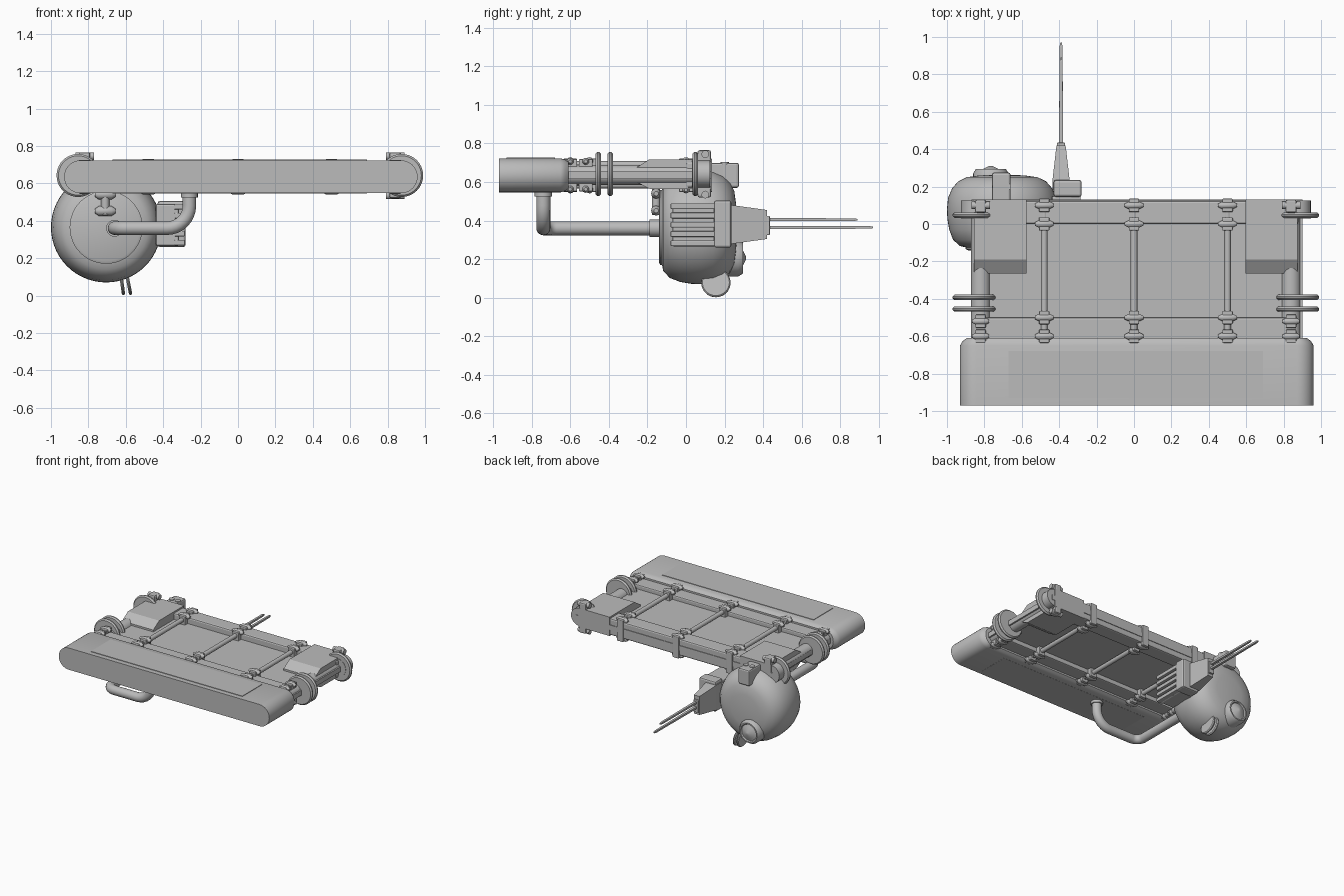
import bpy, bmesh, math
from mathutils import Vector, Matrix

if "Cube" in bpy.data.objects:
    bpy.data.objects.remove(bpy.data.objects["Cube"])

mat = bpy.data.materials.new("light_grey")
mat.diffuse_color = (0.5, 0.5, 0.5, 1)
mat.use_nodes = True
mat.node_tree.nodes["Principled BSDF"].inputs["Base Color"].default_value = mat.diffuse_color


def finish(name, bm, smooth=True):
    bmesh.ops.recalc_face_normals(bm, faces=bm.faces)
    me = bpy.data.meshes.new(name)
    bm.to_mesh(me)
    bm.free()
    ob = bpy.data.objects.new(name, me)
    bpy.context.collection.objects.link(ob)
    me.materials.append(mat)
    if smooth:
        bpy.ops.object.select_all(action='DESELECT')
        ob.select_set(True)
        bpy.context.view_layer.objects.active = ob
        bpy.ops.object.shade_smooth_by_angle(angle=math.radians(35))
    return ob


def box(name, x, y, z, bevel=0.0):
    """Box from three (min, max) ranges."""
    bm = bmesh.new()
    bmesh.ops.create_cube(bm, size=1)
    for v in bm.verts:
        v.co = Vector([r[0] + (c + 0.5) * (r[1] - r[0]) for c, r in zip(v.co, (x, y, z))])
    if bevel:
        bmesh.ops.bevel(bm, geom=bm.edges[:], offset=bevel, segments=2, affect='EDGES', profile=0.5)
    return finish(name, bm, False)


def loft(name, rings, smooth=True):
    """Capped skin over equally sized rings of points."""
    bm = bmesh.new()
    vs = [[bm.verts.new(p) for p in r] for r in rings]
    n = len(vs[0])
    for a, b in zip(vs, vs[1:]):
        for i in range(n):
            bm.faces.new((a[i], a[(i + 1) % n], b[(i + 1) % n], b[i]))
    bm.faces.new(vs[0])
    bm.faces.new(vs[-1])
    return finish(name, bm, smooth)


def lathe(name, origin, axis, profile, n=32):
    """Turned solid: profile is (radius, distance along axis)."""
    rot = Vector((0, 0, 1)).rotation_difference(Vector(axis).normalized()).to_matrix()
    rings = [[Vector(origin) + rot @ Vector((r * math.cos(2 * math.pi * i / n),
              r * math.sin(2 * math.pi * i / n), h)) for i in range(n)] for r, h in profile]
    return loft(name, rings)


def rod(name, a, b, r, n=20):
    d = Vector(b) - Vector(a)
    return lathe(name, a, d, [(r, 0), (r, d.length)], n)


def disc(name, c, axis, r, half, n=40):
    """Disc with a softened rim, centred on c."""
    s = half * 0.7
    return lathe(name, c, axis, [(r - s, -half), (r, -half + s), (r, half - s), (r - s, half)], n)


# --- front bumper: long capsule section with a chamfered rear rim
def capsule(y, inset):
    r, pts = 0.088 - inset, []
    w = 1.0 if inset == 0 else 0.55
    for s, cx in ((1, 0.872), (-1, -0.842)):
        for i in range(17):
            a = -math.pi / 2 + math.pi * i / 16
            pts.append((cx + s * r * math.cos(a), y, 0.635 + s * (0.088 - inset * w) * math.sin(a)))
    return pts


loft("front_bumper", [capsule(-0.97, 0.0), capsule(-0.65, 0.0), capsule(-0.628, 0.012), capsule(-0.61, 0.035)])
for z in (0.721, 0.546):
    box("bumper_panel", (-0.67, 0.69), (-0.93, -0.68), (z, z + 0.006))

# --- flat deck and its cross beams
box("deck_panel", (-0.87, 0.90), (-0.62, 0.13), (0.615, 0.655))
box("rear_beam", (-0.85, 0.88), (0.0, 0.125), (0.57, 0.705), 0.012)
box("front_beam", (-0.82, 0.85), (-0.62, -0.50), (0.58, 0.69), 0.01)
for x in (-0.60, -0.35, -0.12, 0.12, 0.35, 0.62):
    disc("beam_rivet", (x, 0.126, 0.64), (0, 1, 0), 0.008, 0.004, 10)


# --- clamps holding the ribs
def clamp(x, y, z0=0.542, z1=0.728, w=0.05):
    box("clamp_body", (x - 0.028, x + 0.028), (y - 0.036, y + 0.036), (z0 + 0.006, z1 - 0.006), 0.006)
    for z in (z0 + 0.018, z1 - 0.018):
        lathe("clamp_bolt", (x - w, y, z), (1, 0, 0),
              [(0.009, 0), (0.019, 0.02), (0.019, 2 * w - 0.02), (0.009, 2 * w)], 12)


for x in (-0.48, 0.0, 0.5):
    for y in (-0.60, -0.50, 0.0, 0.10):
        clamp(x, y)
    for z in (0.69, 0.585):
        rod("rib", (x, -0.60, z), (x, 0.10, z), 0.018, 12)

# --- side tubes, paired flanges and corner housings
for s, cx in ((-1, -0.855), (1, 0.875)):
    tx = cx - s * 0.035
    rod("side_tube", (tx, -0.63, 0.637), (tx, 0.12, 0.637), 0.052, 28)
    for y in (-0.455, -0.392, 0.047):
        disc("flange", (cx, y, 0.642), (0, 1, 0), 0.115, 0.014)
    for y in (-0.60, -0.52):
        clamp(tx, y, 0.545, 0.725, 0.045)
    prof = [(-0.265, 0.67), (-0.19, 0.718), (0.13, 0.718), (0.13, 0.565), (-0.19, 0.565), (-0.265, 0.605)]
    xs = (cx + s * 0.0, cx - s * 0.28)
    loft("corner_housing", [[(x, y, z) for y, z in prof] for x in xs], False)
    box("corner_clamp", (tx - 0.03, tx + 0.03), (0.06, 0.13), (0.52, 0.765), 0.01)
    for z in (0.745, 0.535):
        rod("corner_bolt", (tx - 0.05, 0.10, z), (tx + 0.05, 0.10, z), 0.02, 12)
    rod("corner_hub", (cx, 0.03, 0.642), (cx, 0.125, 0.642), 0.07, 28)

# --- bent pipe running from the bumper to the round pod
pts = [Vector(p) for p in ((-0.26, -0.74, 0.57), (-0.26, -0.74, 0.36), (-0.66, -0.74, 0.36), (-0.66, -0.12, 0.36))]
path = [pts[0]]
for i, r in ((1, 0.12), (2, 0.07)):
    u, v = (pts[i - 1] - pts[i]).normalized(), (pts[i + 1] - pts[i]).normalized()
    c = pts[i] + (u + v) * r
    for k in range(9):
        a = math.pi / 2 * k / 8
        path.append(c - v * r * math.cos(a) - u * r * math.sin(a))
path.append(pts[3])
rings, frame = [], None
for i, p in enumerate(path):
    t = (path[min(i + 1, len(path) - 1)] - path[max(i - 1, 0)]).normalized()
    frame = frame or Vector((1, 0, 0))
    frame = (frame - t * frame.dot(t)).normalized()
    side = t.cross(frame)
    rings.append([p + 0.036 * (frame * math.cos(a) + side * math.sin(a))
                  for a in [2 * math.pi * j / 20 for j in range(20)]])
loft("bent_pipe", rings)
rod("pipe_top_collar", (-0.26, -0.74, 0.525), (-0.26, -0.74, 0.56), 0.045)
rod("pipe_pod_collar", (-0.66, -0.19, 0.36), (-0.66, -0.12, 0.36), 0.045)

# --- round pod with front cover, rear lens and seam band
PX, PZ = -0.705, 0.365
lathe("round_pod", (PX, 0, PZ), (0, 1, 0),
      [(0.02, -0.13), (0.17, -0.13), (0.225, -0.118), (0.262, -0.085), (0.283, -0.03), (0.293, 0.03),
       (0.295, 0.08), (0.289, 0.14), (0.268, 0.19), (0.235, 0.228), (0.19, 0.25), (0.12, 0.26), (0.02, 0.263)], 56)
lathe("pod_front_cover", (PX, 0, PZ), (0, 1, 0), [(0.18, -0.141), (0.195, -0.134), (0.195, -0.12)], 48)
lathe("pod_rear_lens", (-0.765, 0, 0.205), (0, 1, 0),
      [(0.095, 0.15), (0.095, 0.27), (0.08, 0.295), (0.07, 0.295), (0.065, 0.285), (0.05, 0.29), (0.01, 0.31)], 32)
for x, lean in ((-0.622, 0.14), (-0.588, 0.2)):
    disc("pod_fin", (x, 0.155, 0.078), (math.cos(lean), 0, math.sin(lean)), 0.076, 0.009)

# --- mounts between pod and deck
box("pod_bracket", (-0.76, -0.66), (0.12, 0.275), (0.57, 0.70), 0.012)
for x in (-0.735, -0.68):
    rod("bracket_pin", (x, 0.20, 0.52), (x, 0.20, 0.705), 0.022, 12)
rod("hanger_post", (-0.71, -0.155, 0.43), (-0.71, -0.155, 0.62), 0.022, 14)
for z in (0.452, 0.54):
    lathe("hanger_nut", (-0.765, -0.155, z), (1, 0, 0), [(0.012, 0), (0.026, 0.02), (0.026, 0.09), (0.012, 0.11)], 12)

# --- slatted vent on the pod's side
box("vent_body", (-0.44, -0.315), (-0.07, 0.15), (0.265, 0.49), 0.01)
for i in range(5):
    z = 0.268 + 0.048 * i
    box("vent_slat", (-0.34, -0.285), (-0.08, 0.15), (z, z + 0.03), 0.005)
box("vent_end_block", (-0.43, -0.28), (0.145, 0.235), (0.26, 0.505), 0.012)

# --- twin prongs with tapered holder
loft("prong_holder", [[(-0.39 + a * w, y, 0.38 + b * h) for a, b in ((-1, -1), (1, -1), (1, 1), (-1, 1))]
                      for y, w, h in ((0.18, 0.045, 0.10), (0.24, 0.045, 0.10), (0.40, 0.027, 0.078), (0.42, 0.024, 0.075))], False)
box("prong_collar", (-0.412, -0.368), (0.41, 0.435), (0.325, 0.425), 0.005)
for z, tip in ((0.365, 0.97), (0.405, 0.89)):
    loft("prong", [[(-0.39 + a * w, y, z + b * h) for a, b in ((-1, -1), (1, -1), (1, 1), (-1, 1))]
                   for y, w, h in ((0.42, 0.011, 0.008), (tip - 0.02, 0.008, 0.007), (tip, 0.004, 0.004))], False)
